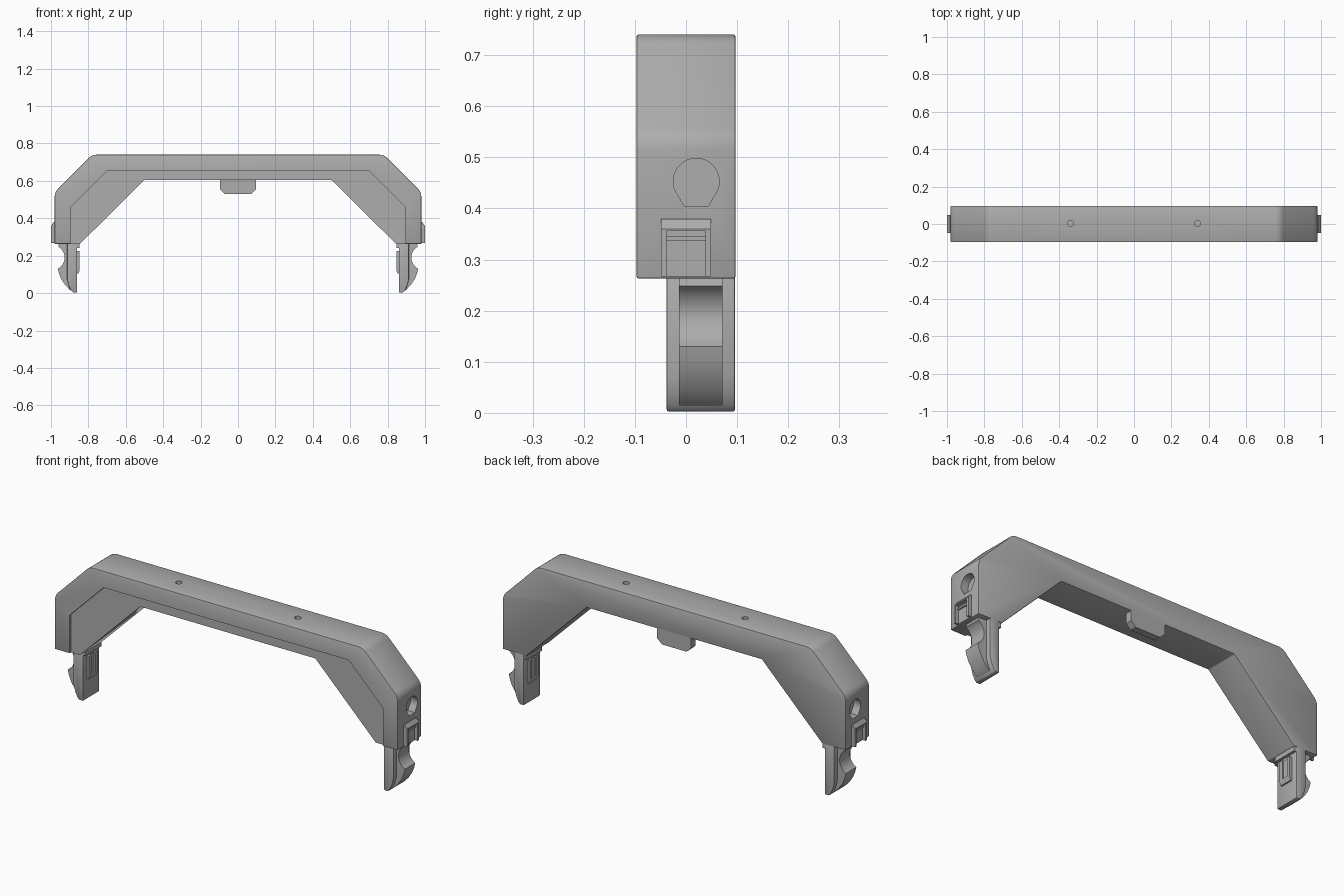
import bpy, bmesh, math
from mathutils import Vector

old = bpy.data.objects.get("Cube")
if old:
    bpy.data.objects.remove(old, do_unlink=True)

grey = bpy.data.materials.new("plain grey")
grey.use_nodes = True
grey.diffuse_color = (0.42, 0.42, 0.42, 1)
grey.node_tree.nodes["Principled BSDF"].inputs["Base Color"].default_value = (0.42, 0.42, 0.42, 1)


def make(name, bm):
    bmesh.ops.recalc_face_normals(bm, faces=bm.faces[:])
    mesh = bpy.data.meshes.new(name)
    bm.to_mesh(mesh)
    bm.free()
    mesh.materials.append(grey)
    ob = bpy.data.objects.new(name, mesh)
    bpy.context.collection.objects.link(ob)
    return ob


def prism(name, pts, axis, lo, hi, side=1):
    """Extrude a profile along x (points are y, z) or along y (points are x, z)."""
    bm = bmesh.new()
    place = (lambda a, b, t: (side * t, a, b)) if axis == "x" else (lambda a, b, t: (side * a, t, b))
    face = bm.faces.new([bm.verts.new(place(a, b, lo)) for a, b in pts])
    new = bmesh.ops.extrude_face_region(bm, geom=[face])["geom"]
    shift = Vector(place(0, 0, hi)) - Vector(place(0, 0, lo))
    bmesh.ops.translate(bm, vec=shift, verts=[v for v in new if isinstance(v, bmesh.types.BMVert)])
    return make(name, bm)


def box(name, x, y, z, side=1):
    return prism(name, [(x[0], z[0]), (x[1], z[0]), (x[1], z[1]), (x[0], z[1])], "y", *y, side)


def rod(name, p, q, r):
    p, q = Vector(p), Vector(q)
    bm = bmesh.new()
    bmesh.ops.create_cone(bm, cap_ends=True, segments=32, radius1=r, radius2=r, depth=(q - p).length)
    rot = (q - p).to_track_quat("Z", "Y").to_matrix()
    for v in bm.verts:
        v.co = rot @ v.co + (p + q) / 2
    return make(name, bm)


def apply(ob, mod):
    bpy.context.view_layer.objects.active = ob
    bpy.ops.object.modifier_apply(modifier=mod.name)


def bevel(ob, width, segments=2):
    mod = ob.modifiers.new("edge", "BEVEL")
    mod.width, mod.segments, mod.angle_limit = width, segments, math.radians(40)
    apply(ob, mod)


def cut(ob, cutter):
    mod = ob.modifiers.new("cut", "BOOLEAN")
    mod.operation, mod.solver, mod.object = "DIFFERENCE", "EXACT", cutter
    apply(ob, mod)
    bpy.data.objects.remove(cutter, do_unlink=True)


def fillet(prev, corner, nxt, trim, n=6):
    """Round one profile corner."""
    prev, corner, nxt = Vector(prev), Vector(corner), Vector(nxt)
    a = corner + (prev - corner).normalized() * trim
    b = corner + (nxt - corner).normalized() * trim
    return [tuple(a * (1 - t) ** 2 + corner * 2 * t * (1 - t) + b * t * t)
            for t in (i / n for i in range(n + 1))]


def mirrored(half):
    return half + [(-x, z) for x, z in reversed(half)]


parts = []

# Arched body
foot, shoulder, crown = (0.98, 0.263), (0.98, 0.54), (0.78, 0.74)
half = [(0.5, 0.605), (0.845, 0.263), foot]
half += fillet(foot, shoulder, crown, 0.025) + fillet(shoulder, crown, (0, 0.74), 0.025)
body = prism("arch_body", mirrored(half), "y", -0.097, 0.097)
bevel(body, 0.004)
parts.append(body)

# Recessed front panel
panel = mirrored([(0.895, 0.2), (0.895, 0.46), (0.7, 0.655)])
cut(body, prism("panel_cutter", panel, "y", -0.2, -0.083))

# Centre tab on the back edge
tab = mirrored([(0.097, 0.62), (0.097, 0.555), (0.07, 0.53)])
parts.append(prism("centre_tab", tab, "y", 0.06, 0.0965))

for side, label in ((1, "left"), (-1, "right")):
    # Screw holes in the top and the panel
    cut(body, rod("top_hole", (side * 0.34, 0.003, 0.68), (side * 0.34, 0.003, 0.8), 0.016))
    cut(body, rod("panel_hole", (side * 0.815, -0.15, 0.41), (side * 0.815, -0.03, 0.41), 0.016))

    # End socket with a flattened base, and the slanted cable hole behind it
    arc = [math.radians(-40 + 260 * i / 28) for i in range(29)]
    socket = [(0.02 + 0.045 * math.cos(a), 0.453 + 0.045 * math.sin(a)) for a in arc]
    socket += [(-0.004, 0.405), (0.044, 0.405)]
    cut(body, prism("socket_cutter", socket, "x", 0.94, 1.05, side))
    cut(body, rod("cable_hole", (side * 1.0, 0.022, 0.453), (side * 0.55, -0.03, 0.453), 0.026))

    # Bracket on the end face
    bracket = prism(label + "_bracket", [(0.97, 0.267), (1.0, 0.267), (1.0, 0.36), (0.985, 0.379), (0.97, 0.379)],
                    "y", -0.049, 0.049, side)
    cut(bracket, box("bracket_cutter", (0.983, 1.1), (-0.038, 0.038), (0.2, 0.356), side))
    parts.append(bracket)
    parts.append(box(label + "_bracket_rib", (0.975, 0.99), (-0.038, 0.038), (0.336, 0.345), side))

    # Leg plate with a rounded toe
    leg_pts = [(0.86, 0.28), (0.86, 0.003), (0.882, 0.003), (0.893, 0.015), (0.905, 0.04), (0.914, 0.075), (0.914, 0.28)]
    leg = prism(label + "_leg", leg_pts, "y", -0.038, 0.096, side)
    bevel(leg, 0.004)
    parts.append(leg)

    # Hook with a round notch on the outside of the leg
    notch = [math.radians(120 + 120 * i / 14) for i in range(15)]
    hook = [(0.9, 0.28), (0.955, 0.28), (0.96, 0.25)]
    hook += [(0.994 + 0.067 * math.cos(a), 0.19 + 0.067 * math.sin(a)) for a in notch]
    hook += [(0.963, 0.13), (0.957, 0.105), (0.945, 0.075), (0.925, 0.045), (0.9, 0.018), (0.885, 0.01)]
    parts.append(prism(label + "_hook", hook, "y", -0.014, 0.071, side))

    # Lip and raised latch on the inside of the leg
    parts.append(box(label + "_leg_lip", (0.847, 0.87), (-0.036, 0.094), (0.24, 0.27), side))
    latch = prism(label + "_latch", [(0.87, 0.105), (0.853, 0.105), (0.847, 0.12), (0.847, 0.225), (0.87, 0.225)],
                  "y", -0.005, 0.063, side)
    cut(latch, box("latch_cutter", (0.8, 0.855), (0.013, 0.045), (0.13, 0.3), side))
    parts.append(latch)

# Smooth shading with sharp edges kept
bpy.ops.object.select_all(action="DESELECT")
for ob in parts:
    ob.select_set(True)
bpy.context.view_layer.objects.active = body
bpy.ops.object.shade_smooth_by_angle(angle=math.radians(30))
